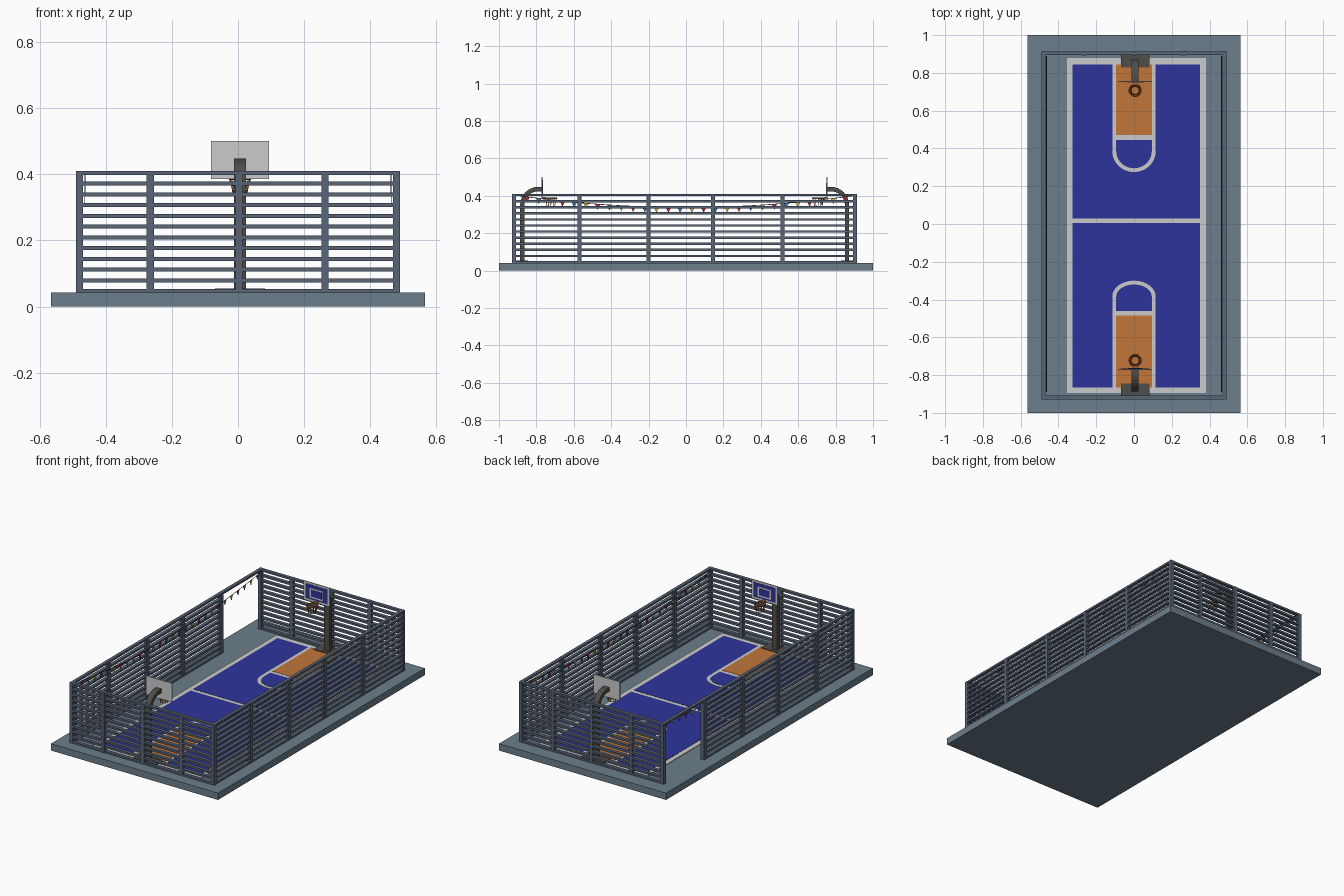
import bpy, bmesh
from math import sin, cos, pi
from mathutils import Vector

if "Cube" in bpy.data.objects:
    bpy.data.objects.remove(bpy.data.objects["Cube"])


def mat(name, r, g, b):
    m = bpy.data.materials.new(name)
    m.diffuse_color = (r, g, b, 1)
    m.use_nodes = True
    m.node_tree.nodes["Principled BSDF"].inputs["Base Color"].default_value = m.diffuse_color
    return m


SLATE = mat("slate", 0.15, 0.21, 0.26)
FENCE = mat("fence_steel", 0.10, 0.13, 0.18)
BLUE = mat("court_blue", 0.028, 0.034, 0.33)
ORANGE = mat("key_orange", 0.54, 0.18, 0.042)
POLE = mat("pole_dark", 0.08, 0.075, 0.065)
RIM = mat("rim_orange", 0.45, 0.13, 0.03)
FLAGS = [mat("flag_red", 0.5, 0.02, 0.04), mat("flag_blue", 0.05, 0.2, 0.5),
         mat("flag_yellow", 0.65, 0.5, 0.12)]


def finish(name, bm, material):
    bmesh.ops.recalc_face_normals(bm, faces=bm.faces[:])
    me = bpy.data.meshes.new(name)
    bm.to_mesh(me)
    bm.free()
    ob = bpy.data.objects.new(name, me)
    bpy.context.collection.objects.link(ob)
    if material:
        me.materials.append(material)
    return ob


def add_box(bm, lo, hi):
    vs = bmesh.ops.create_cube(bm, size=1)["verts"]
    for v in vs:
        v.co = Vector([(lo[i] + hi[i]) / 2 + v.co[i] * (hi[i] - lo[i]) for i in range(3)])


def boxes(name, material, items):
    bm = bmesh.new()
    for lo, hi in items:
        lo, hi = [min(p) for p in zip(lo, hi)], [max(p) for p in zip(lo, hi)]
        add_box(bm, lo, hi)
    return finish(name, bm, material)


def prism(name, material, pts, offset):
    bm = bmesh.new()
    f = bm.faces.new([bm.verts.new(p) for p in pts])
    new = bmesh.ops.extrude_face_region(bm, geom=[f], use_keep_orig=True)["geom"]
    bmesh.ops.translate(bm, vec=offset, verts=[v for v in new if isinstance(v, bmesh.types.BMVert)])
    return finish(name, bm, material)


# Base slab and court surface
Z0 = 0.042
boxes("base_slab", SLATE, [((-0.565, -1, 0), (0.565, 1, Z0))])
boxes("court_lines", None, [((-0.355, -0.895, 0.03), (0.38, 0.88, 0.046))])
boxes("court_floor", BLUE, [((-0.325, -0.865, 0.03), (0.35, 0.005, 0.0475)),
                            ((-0.325, 0.03, 0.03), (0.35, 0.845, 0.0475))])


# Key: white outline with rounded end, orange lane, blue half circle
def u_shape(hw, start, arc_y, depth, s, z):
    pts = [(hw, s * start, z)]
    pts += [(hw * cos(a * pi / 20), s * (arc_y - depth * sin(a * pi / 20)), z) for a in range(21)]
    return pts + [(-hw, s * start, z)]


for s, end, line, tip, dep, tag in ((1, 0.845, 0.47, 0.275, 0.11, "back"),
                                    (-1, 0.865, 0.485, 0.30, 0.085, "front")):
    prism("key_outline_" + tag, None, u_shape(0.115, end, tip + dep, dep, s, 0.04), (0, 0, 0.009))
    prism("key_circle_" + tag, BLUE,
          u_shape(0.094, line - 0.025, tip + dep, dep - 0.02, s, 0.04), (0, 0, 0.0105))
    boxes("key_lane_" + tag, ORANGE, [((-0.094, s * end, 0.04), (0.096, s * line, 0.0505))])

# Fence: posts and horizontal slats, one bay of the left side left open
X, YA, YB, D, TOP = 0.49, -0.93, 0.915, 0.022, 0.41
side_y = [YA + D / 2, -0.57, -0.2, 0.145, 0.515, YB - D / 2]
posts = [((sx * (X - D), y - 0.011, Z0), (sx * X, y + 0.011, TOP)) for sx in (-1, 1) for y in side_y]
posts += [((x - 0.011, y, Z0), (x + 0.011, y + D, TOP))
          for x in (-0.265, 0.003, 0.263) for y in (YA, YB - D)]
boxes("fence_posts", FENCE, posts)
slats = []
for i in range(12):
    z1 = TOP - i * 0.0325
    z0 = z1 - 0.012
    left_end = YB if i == 0 else 0.515
    g = 0.001
    slats += [((-X + g, YA + g, z0), (-X + D - g, left_end - g, z1)),
              ((X - D + g, YA + g, z0), (X - g, YB - g, z1)),
              ((-X + D, YA + g, z0), (X - D, YA + D - g, z1)),
              ((-X + D, YB - D + g, z0), (X - D, YB - g, z1))]
boxes("fence_slats", FENCE, slats)


# Hoops at both ends
def hoop(s, tag):
    Y = lambda v: s * v - 0.0075
    cx = 0.006
    boxes("hoop_foot_" + tag, POLE, [((cx - 0.075, Y(0.837), Z0), (cx + 0.075, Y(0.908), 0.055))])
    # Curved pole cut from a side outline
    arc = [k * pi / 16 for k in range(9)]
    outer = [(0.782 + 0.097 * cos(a), 0.352 + 0.096 * sin(a)) for a in arc]
    inner = [(0.782 + 0.075 * cos(a), 0.352 + 0.072 * sin(a)) for a in arc]
    side = [(0.879, 0.05)] + outer + [(0.763, 0.448), (0.763, 0.424)] + inner[::-1] + [(0.857, 0.05)]
    prism("hoop_pole_" + tag, POLE, [(cx - 0.018, Y(v), z) for v, z in side], (0.036, 0, 0))
    # Backboard with blue panel and white target square
    bx = 0.006

    def panel(name, m, hw, z0, z1, t):
        boxes(name + "_" + tag, m, [((bx - hw, Y(0.764), z0), (bx + hw, Y(0.760 - t), z1))])
    boxes("backboard_" + tag, None, [((bx - 0.088, Y(0.765), 0.385), (bx + 0.088, Y(0.759), 0.50))])
    panel("board_panel", BLUE, 0.074, 0.398, 0.488, 0.002)
    panel("board_target", None, 0.046, 0.408, 0.468, 0.003)
    panel("board_target_inside", BLUE, 0.036, 0.417, 0.459, 0.004)
    # Rim, bracket and net
    bpy.ops.mesh.primitive_torus_add(location=(cx, Y(0.715), 0.387), major_radius=0.031,
                                     minor_radius=0.004, major_segments=20, minor_segments=8)
    rim = bpy.context.object
    rim.name = "hoop_rim_" + tag
    rim.data.materials.append(RIM)
    bpy.ops.object.shade_smooth_by_angle()
    boxes("rim_bracket_" + tag, RIM, [((cx - 0.012, Y(0.760), 0.380), (cx + 0.012, Y(0.744), 0.394))])
    bm = bmesh.new()
    rings = []
    for r, z in ((0.031, 0.386), (0.025, 0.366), (0.021, 0.345)):
        rings.append([bm.verts.new((cx + r * cos(k * pi / 5), Y(0.715) + r * sin(k * pi / 5), z))
                      for k in range(10)])
    for a, b in zip(rings, rings[1:]):
        for k in range(10):
            bm.faces.new((a[k], a[(k + 1) % 10], b[(k + 1) % 10], b[k]))
    net = finish("hoop_net_" + tag, bm, RIM)
    net.modifiers.new("strands", "WIREFRAME").thickness = 0.004


hoop(1, "back")
hoop(-1, "front")


# Bunting: sagging cord with triangular flags along both long sides
def sag(y):
    return 0.338 + 0.062 * (y / 0.89) ** 2


N = 28
for sx, tag in ((-1, "left"), (1, "right")):
    x = sx * 0.463
    cu = bpy.data.curves.new("bunting_cord_" + tag, "CURVE")
    cu.dimensions = "3D"
    cu.bevel_depth = 0.0018
    cu.bevel_resolution = 0
    sp = cu.splines.new("POLY")
    sp.points.add(24)
    for i, p in enumerate(sp.points):
        y = -0.89 + 1.78 * i / 24
        p.co = (x, y, sag(y), 1)
    bpy.context.collection.objects.link(bpy.data.objects.new("bunting_cord_" + tag, cu))
    cu.materials.append(POLE)
    for c in range(3):
        bm = bmesh.new()
        for i in range(c, N, 3):
            y = -0.85 + 1.7 * i / (N - 1)
            tri = [(y - 0.014, sag(y - 0.014)), (y + 0.014, sag(y + 0.014)), (y, sag(y) - 0.03)]
            lo = [bm.verts.new((x - 0.001, a, b)) for a, b in tri]
            hi = [bm.verts.new((x + 0.001, a, b)) for a, b in tri]
            bm.faces.new(lo)
            bm.faces.new(hi[::-1])
            for k in range(3):
                bm.faces.new((lo[k], hi[k], hi[(k + 1) % 3], lo[(k + 1) % 3]))
        finish("bunting_flags_%s_%d" % (tag, c), bm, FLAGS[c])
